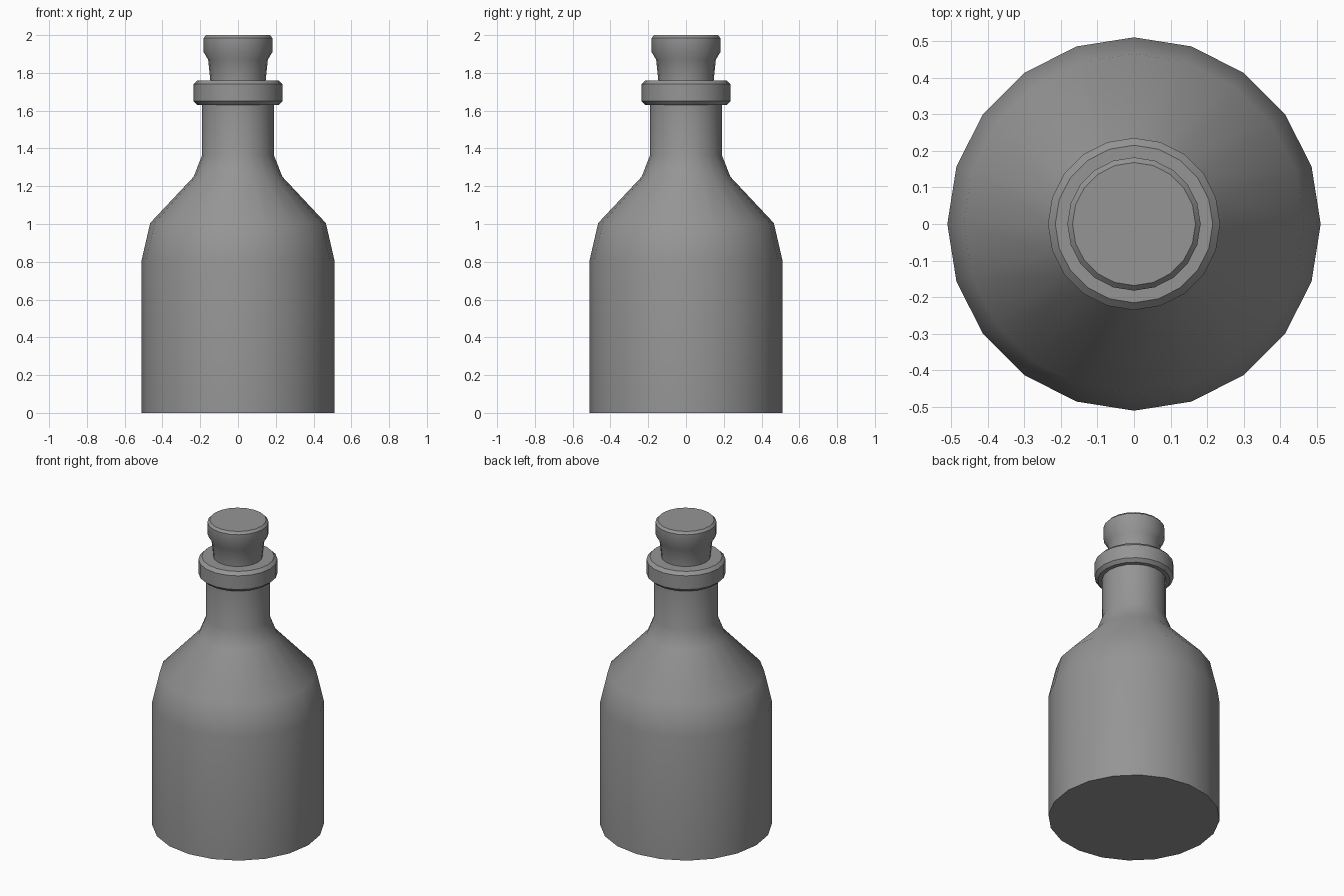
import bpy
import bmesh
import math

SIDES = 20

cube = bpy.data.objects.get("Cube")
if cube:
    bpy.data.objects.remove(cube, do_unlink=True)

# One plain grey for the whole bottle
grey = bpy.data.materials.new("plain_grey")
grey.use_nodes = True
colour = (0.3, 0.3, 0.3, 1)
grey.diffuse_color = colour
grey.node_tree.nodes["Principled BSDF"].inputs["Base Color"].default_value = colour


def lathe(name, profile, closed=False):
    """Revolve (radius, height) points around z; open profiles get end caps."""
    bm = bmesh.new()
    rings = []
    for r, z in profile:
        rings.append([bm.verts.new((r * math.cos(a), r * math.sin(a), z))
                      for a in (math.tau * i / SIDES for i in range(SIDES))])
    pairs = list(zip(rings, rings[1:]))
    if closed:
        pairs.append((rings[-1], rings[0]))
    else:
        bm.faces.new(rings[0][::-1])
        bm.faces.new(rings[-1])
    for low, high in pairs:
        for i in range(SIDES):
            j = (i + 1) % SIDES
            bm.faces.new((low[i], low[j], high[j], high[i]))
    bmesh.ops.recalc_face_normals(bm, faces=bm.faces)
    mesh = bpy.data.meshes.new(name)
    bm.to_mesh(mesh)
    bm.free()
    mesh.materials.append(grey)
    obj = bpy.data.objects.new(name, mesh)
    bpy.context.collection.objects.link(obj)
    bpy.ops.object.select_all(action='DESELECT')
    obj.select_set(True)
    bpy.context.view_layer.objects.active = obj
    bpy.ops.object.shade_smooth_by_angle(angle=math.radians(35))
    return obj


# Body, shoulder and neck
lathe("bottle_body", [(0.51, 0), (0.51, 0.81), (0.465, 1.005), (0.235, 1.25),
                      (0.19, 1.365), (0.19, 1.64)])

# Chamfered collar around the mouth
lathe("bottle_lip", [(0.14, 1.63), (0.215, 1.63), (0.235, 1.65),
                     (0.235, 1.74), (0.215, 1.76), (0.14, 1.76)], closed=True)

# Tapered stopper with a wider rounded cap
lathe("stopper", [(0.14, 1.64), (0.147, 1.765), (0.158, 1.87), (0.182, 1.91),
                  (0.182, 1.985), (0.168, 2.0)])
